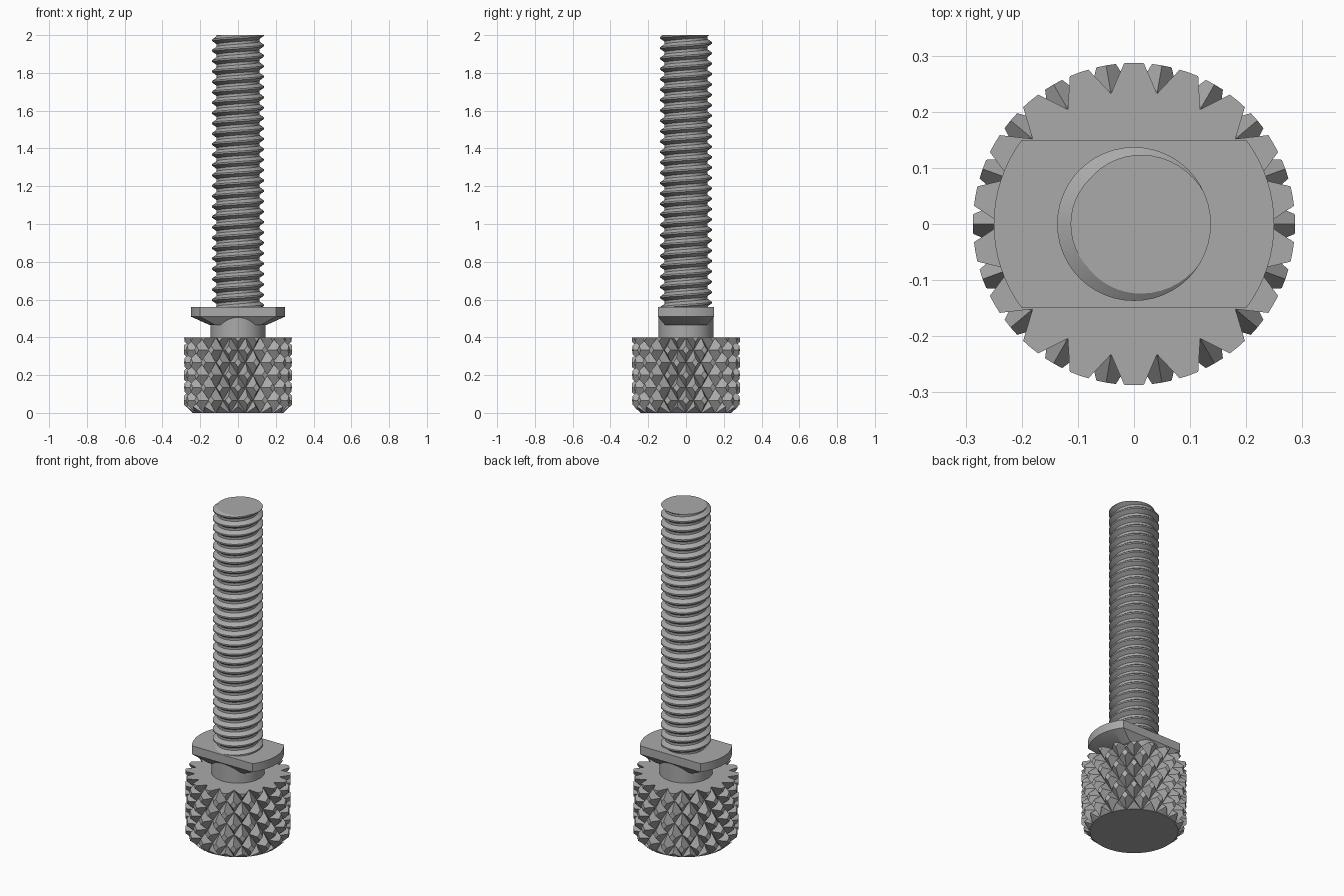
import bpy, bmesh
from math import sin, cos, pi, radians, sqrt, atan2

cube = bpy.data.objects.get("Cube")
if cube:
    bpy.data.objects.remove(cube, do_unlink=True)

steel = bpy.data.materials.new("grey_steel")
steel.use_nodes = True
colour = (0.4, 0.4, 0.4, 1)
steel.diffuse_color = colour
steel.node_tree.nodes["Principled BSDF"].inputs["Base Color"].default_value = colour


def polar(r, a, z):
    return (r * cos(a), r * sin(a), z)


def finish(bm, name):
    bmesh.ops.recalc_face_normals(bm, faces=bm.faces)
    mesh = bpy.data.meshes.new(name)
    bm.to_mesh(mesh)
    bm.free()
    mesh.materials.append(steel)
    obj = bpy.data.objects.new(name, mesh)
    bpy.context.collection.objects.link(obj)
    return obj


def cut(bm, z, up):
    """Slice away everything above (or below) z and cap the opening."""
    geom = bm.verts[:] + bm.edges[:] + bm.faces[:]
    res = bmesh.ops.bisect_plane(bm, geom=geom, dist=1e-5, plane_co=(0, 0, z),
                                 plane_no=(0, 0, 1 if up else -1), clear_outer=True)
    edges = [e for e in bm.edges if e.is_boundary and
             all(abs(v.co.z - z) < 1e-4 for v in e.verts)]
    bmesh.ops.holes_fill(bm, edges=edges, sides=0)


def loft(name, rings):
    """Closed solid through matching rings of points."""
    bm = bmesh.new()
    loops = [[bm.verts.new(p) for p in ring] for ring in rings]
    n = len(loops[0])
    for a, b in zip(loops, loops[1:]):
        for i in range(n):
            j = (i + 1) % n
            bm.faces.new((a[i], a[j], b[j], b[i]))
    bm.faces.new(loops[0])
    bm.faces.new(loops[-1])
    return finish(bm, name)


def circle(r, z, n=64):
    return [polar(r, 2 * pi * i / n, z) for i in range(n)]


# Knurled knob: a net of truncated pyramids wrapped round a cylinder
KNOB_TOP, TIP, VALLEY, FLAT = 0.4, 0.287, 0.236, 0.35
COLS, HALF_ROW = 36, 0.4 / 6
bm = bmesh.new()
for col in range(COLS):
    for row in range(-2, 9):
        if (col + row) % 2 == 0:
            continue
        a0, z0, step = radians(10 * col), row * HALF_ROW, 2 * pi / COLS
        corners = [(1, 0), (0, 1), (-1, 0), (0, -1)]
        low = [bm.verts.new(polar(VALLEY, a0 + u * step, z0 + v * HALF_ROW))
               for u, v in corners]
        top = [bm.verts.new(polar(TIP, a0 + u * step * FLAT, z0 + v * HALF_ROW * FLAT))
               for u, v in corners]
        bm.faces.new((top[0], top[1], top[3]))
        bm.faces.new((top[1], top[2], top[3]))
        for i in range(4):
            j = (i + 1) % 4
            bm.faces.new((low[i], low[j], top[j], top[i]))
bmesh.ops.remove_doubles(bm, verts=bm.verts, dist=1e-4)
cut(bm, KNOB_TOP, True)
cut(bm, -0.03, False)
knob = finish(bm, "knurled_knob")

# Chamfer the lower rim of the knob
blank = loft("knob_blank", [circle(0.24, 0, 72), circle(0.3, 0.055, 72), circle(0.3, 0.5, 72)])
mod = knob.modifiers.new("chamfer", 'BOOLEAN')
mod.operation, mod.solver, mod.object = 'INTERSECT', 'EXACT', blank
bpy.context.view_layer.objects.active = knob
bpy.ops.object.modifier_apply(modifier=mod.name)
bpy.data.objects.remove(blank, do_unlink=True)

# Neck between knob and flange
neck = loft("neck", [circle(0.145, 0.39), circle(0.145, 0.53)])

# Flange: disc with two flats and a tapered underside
R, HALF = 0.25, 0.149
corner = atan2(HALF, sqrt(R * R - HALF * HALF))
arc = [corner * (2 * i / 16 - 1) for i in range(17)]
outline = [(R * cos(a + s), R * sin(a + s)) for s in (0, pi) for a in arc]
flange = loft("flange", [[(x * 0.6, y * 0.75, 0.465) for x, y in outline],
                         [(x, y, 0.51) for x, y in outline],
                         [(x, y, 0.56) for x, y in outline]])

# Threaded shaft: helical strip of crest, flank, root, flank
PITCH, SEG, CREST, ROOT = 0.055, 48, 0.137, 0.113
profile = [(CREST, 0), (CREST, 0.15), (ROOT, 0.45), (ROOT, 0.7)]
turns = 30
bm = bmesh.new()
grid = []
for k in range(turns * SEG):
    z = 2 - PITCH * (turns - 2 - k / SEG + 0.07)
    grid.append([bm.verts.new(polar(r, 2 * pi * k / SEG, z + PITCH * f))
                 for r, f in profile])
for k in range((turns - 1) * SEG - 1):
    a = grid[k] + [grid[k + SEG][0]]
    b = grid[k + 1] + [grid[k + 1 + SEG][0]]
    for i in range(4):
        bm.faces.new((a[i], b[i], b[i + 1], a[i + 1]))
cut(bm, 2, True)
cut(bm, 0.55, False)
shaft = finish(bm, "threaded_shaft")

# Smooth the round parts, keeping their edges sharp
for obj in (neck, flange, shaft):
    bpy.ops.object.select_all(action='DESELECT')
    obj.select_set(True)
    bpy.context.view_layer.objects.active = obj
    bpy.ops.object.shade_smooth_by_angle(angle=radians(25))
